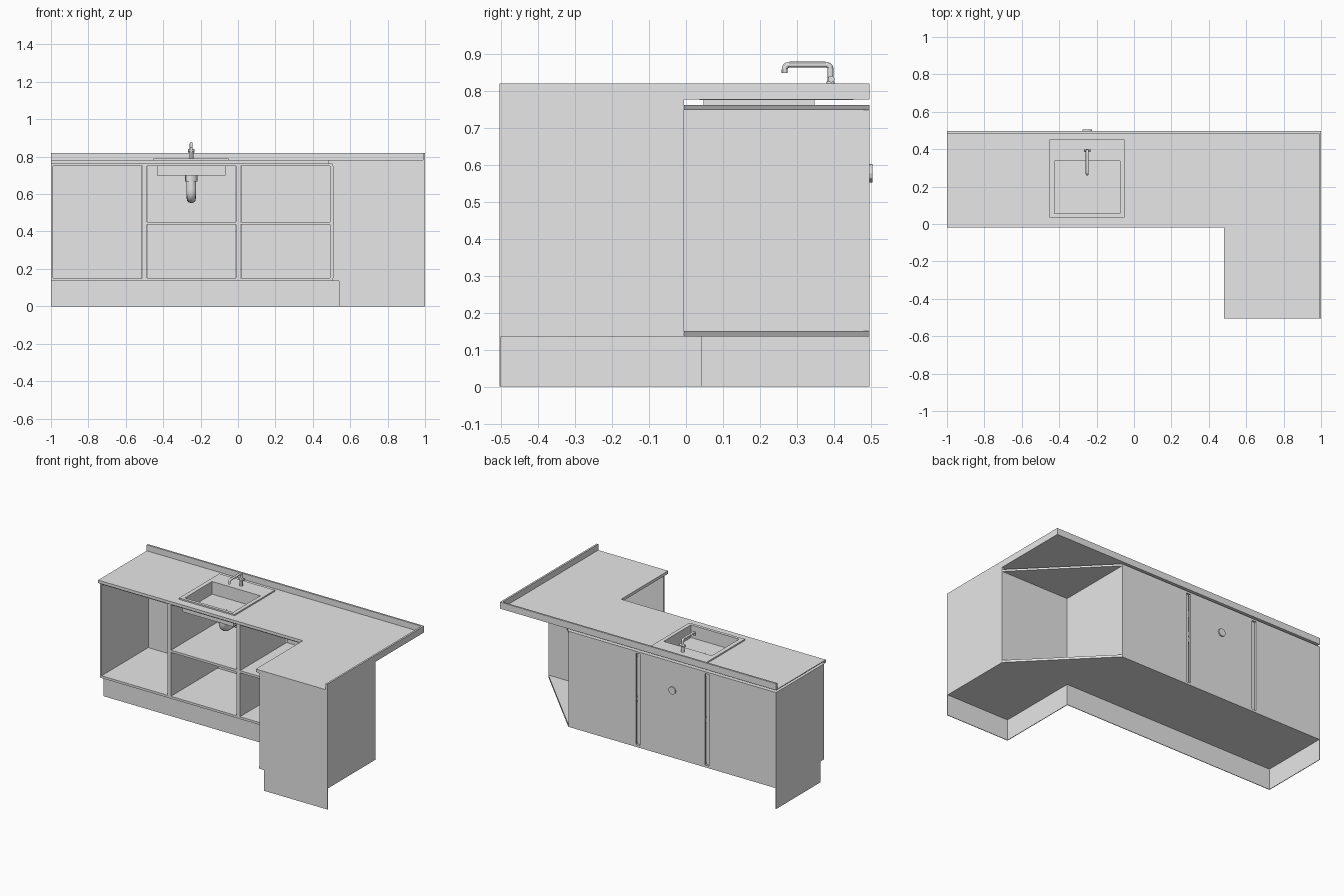
import bpy
import bmesh
from mathutils import Vector

cube = bpy.data.objects.get("Cube")
if cube:
    bpy.data.objects.remove(cube, do_unlink=True)

grey = bpy.data.materials.new("plain_grey")
grey.use_nodes = True
grey.diffuse_color = (0.8, 0.8, 0.8, 1)
grey.node_tree.nodes["Principled BSDF"].inputs["Base Color"].default_value = (0.8, 0.8, 0.8, 1)

FRONT, BACK = -0.504, 0.496          # overall depth
FLOOR, ROOF = 0.136, 0.762           # carcass bottom and top
TOP = 0.781                          # worktop surface
T = 0.015                            # board thickness
SINK = (-0.433, -0.066, 0.047, 0.347)  # basin opening


def prism(name, outline, z0, z1):
    """Extrude a flat outline between two heights."""
    bm = bmesh.new()
    face = bm.faces.new([bm.verts.new((x, y, z0)) for x, y in outline])
    ext = bmesh.ops.extrude_face_region(bm, geom=[face])
    bmesh.ops.translate(bm, vec=(0, 0, z1 - z0),
                        verts=[g for g in ext["geom"] if isinstance(g, bmesh.types.BMVert)])
    bmesh.ops.recalc_face_normals(bm, faces=bm.faces)
    mesh = bpy.data.meshes.new(name)
    bm.to_mesh(mesh)
    bm.free()
    mesh.materials.append(grey)
    ob = bpy.data.objects.new(name, mesh)
    bpy.context.collection.objects.link(ob)
    return ob


def box(name, x0, x1, y0, y1, z0, z1):
    return prism(name, [(x0, y0), (x1, y0), (x1, y1), (x0, y1)], z0, z1)


def activate(ob):
    bpy.ops.object.select_all(action='DESELECT')
    ob.select_set(True)
    bpy.context.view_layer.objects.active = ob


def cut(ob, x0, x1, y0, y1, z0=0.5, z1=1.0):
    """Cut a rectangular opening through a part."""
    cutter = box("cutter", x0, x1, y0, y1, z0, z1)
    cutter.hide_render = True
    mod = ob.modifiers.new("opening", 'BOOLEAN')
    mod.object, mod.operation, mod.solver = cutter, 'DIFFERENCE', 'EXACT'
    activate(ob)
    bpy.ops.object.modifier_apply(modifier=mod.name)
    bpy.data.objects.remove(cutter, do_unlink=True)


def tube(name, points, radius, bend=0.0):
    """Round pipe along a path with softened corners."""
    pts = [Vector(p) for p in points]
    path = [pts[0]]
    for a, b, c in zip(pts, pts[1:], pts[2:]):
        p, q = b + (a - b).normalized() * bend, b + (c - b).normalized() * bend
        for i in range(9):
            t = i / 8
            path.append(p * (1 - t) ** 2 + b * 2 * t * (1 - t) + q * t * t)
    path.append(pts[-1])
    curve = bpy.data.curves.new(name, 'CURVE')
    curve.dimensions = '3D'
    curve.bevel_depth, curve.bevel_resolution, curve.use_fill_caps = radius, 4, True
    spline = curve.splines.new('POLY')
    spline.points.add(len(path) - 1)
    for sp, p in zip(spline.points, path):
        sp.co = (*p, 1)
    curve.materials.append(grey)
    ob = bpy.data.objects.new(name, curve)
    bpy.context.collection.objects.link(ob)
    activate(ob)
    bpy.ops.object.convert(target='MESH')
    bpy.ops.object.shade_smooth_by_angle()
    return ob


# Carcass floor and roof: corner shape with a diagonal cut at the back
corner = [(-1, 0), (0.505, 0), (0.505, FRONT), (1, FRONT), (1, -0.005),
          (0.505, BACK), (-1, BACK)]
prism("carcass_floor", corner, FLOOR, FLOOR + T)
cut(prism("carcass_roof", corner, ROOF - T + 0.002, ROOF), *SINK)

# Upright boards of the long run
lo, hi = FLOOR + T, ROOF - T + 0.002
box("left_end_panel", -1, -0.988, 0, BACK, FLOOR, ROOF)
for name, x0, x1 in (("divider_a", -0.511, -0.486), ("divider_b", -0.011, 0.014),
                     ("inner_side", 0.491, 0.505)):
    box(name, x0, x1, 0, 0.483, lo, hi)

# Back panels stand proud of the dividers, with narrow gaps
for i, (x0, x1) in enumerate(((-0.988, -0.513), (-0.484, -0.013), (0.016, 0.505))):
    box(f"back_panel_{i}", x0, x1, 0.483, BACK, lo, hi)

# Shelves of the two right-hand bays
for i, (x0, x1) in enumerate(((-0.486, -0.011), (0.014, 0.491))):
    box(f"shelf_{i}", x0, x1, 0.002, 0.483, 0.437, 0.452)

# Return unit, open towards the inner side
box("return_end_panel", 0.507, 1, FRONT, FRONT + T, FLOOR, TOP - 0.004)
box("return_back_panel", 0.985, 1, FRONT, -0.005, FLOOR, TOP - 0.004)
box("return_side_panel", 0.507, 0.985, -0.02, -0.005, lo, hi)
box("corner_post", 0.491, 0.507, -0.005, 0.003, FLOOR, ROOF)

# Recessed plinth boards
P = 0.004
box("plinth_front", -1, 0.54, 0.038, 0.038 + P, 0, FLOOR)
box("plinth_return", 0.54, 0.54 + P, FRONT, 0.038 + P, 0, FLOOR)
box("plinth_return_end", 0.54, 1, FRONT, FRONT + P, 0, FLOOR)
box("plinth_left_end", -1, -1 + P, 0.038, BACK, 0, FLOOR)

# Worktop sheet with a turned-down front edge and a raised back edge
top = prism("worktop", [(-1, -0.018), (0.482, -0.018), (0.482, FRONT), (1, FRONT),
                        (1, BACK), (-1, BACK)], TOP - 0.004, TOP)
cut(top, *SINK)
box("worktop_lip_front", -1, 0.486, -0.018, -0.005, ROOF, TOP - 0.004)
box("worktop_lip_return", 0.482, 0.495, FRONT, -0.005, ROOF, TOP - 0.004)
box("worktop_lip_end", 0.495, 0.507, FRONT, FRONT + T, ROOF, TOP - 0.004)
box("upstand_back", -1, 1, BACK - 0.012, BACK, TOP, 0.82)
box("upstand_side", 0.988, 1, FRONT, BACK - 0.012, TOP, 0.82)

# Sink: rim and hollow basin
rim = box("sink_rim", -0.452, -0.05, 0.036, 0.453, TOP - 0.006, 0.79)
W = 0.009
hollow = (SINK[0] + W, SINK[1] - W, SINK[2] + W, SINK[3] - W)
cut(rim, *hollow)
cut(box("sink_basin", *SINK, 0.70, 0.789), *hollow, z0=0.707)

# Drain and waste pipe
tube("drain", [(-0.25, 0.2, 0.70), (-0.25, 0.2, 0.709)], 0.025)
tube("waste_collar", [(-0.25, 0.2, 0.667), (-0.25, 0.2, 0.70)], 0.033)
tube("waste_pipe", [(-0.25, 0.2, 0.69), (-0.25, 0.2, 0.577), (-0.25, 0.504, 0.577)], 0.025, 0.05)

# Tap: stem with bent spout, base and cross handle
tube("tap_spout", [(-0.25, 0.391, 0.785), (-0.25, 0.391, 0.871), (-0.25, 0.267, 0.871),
                   (-0.25, 0.267, 0.848)], 0.008, 0.014)
tube("tap_base", [(-0.25, 0.391, 0.785), (-0.25, 0.391, 0.825)], 0.011)
tube("tap_handle", [(-0.268, 0.393, 0.832), (-0.232, 0.393, 0.832)], 0.009)
